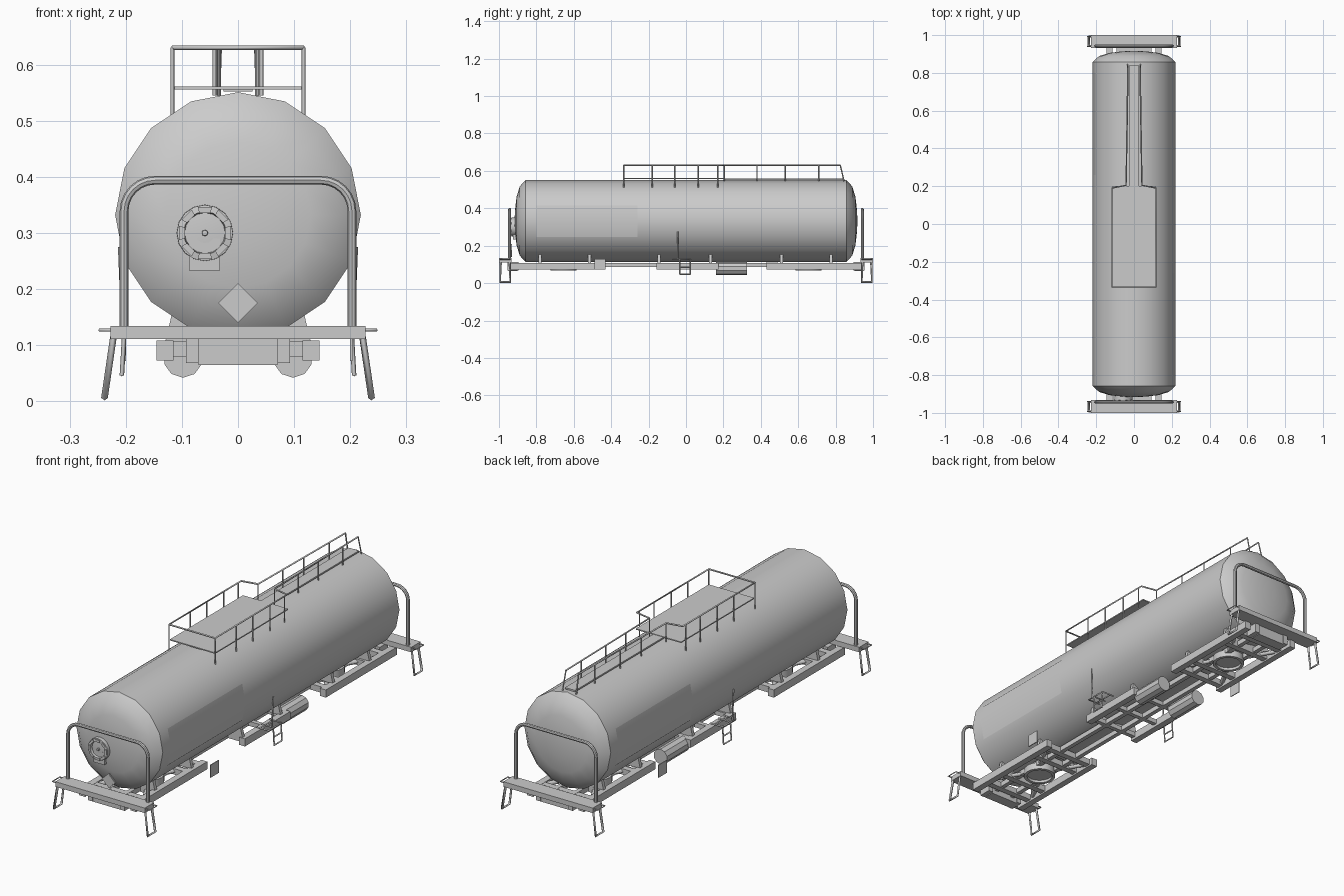
import bpy, bmesh, math
from mathutils import Vector

if "Cube" in bpy.data.objects:
    bpy.data.objects.remove(bpy.data.objects["Cube"])

MAT = bpy.data.materials.new("light grey steel")
MAT.diffuse_color = (0.6, 0.6, 0.6, 1)
MAT.use_nodes = True
MAT.node_tree.nodes["Principled BSDF"].inputs["Base Color"].default_value = MAT.diffuse_color


def finish(name, bm, smooth=False):
    bmesh.ops.recalc_face_normals(bm, faces=bm.faces)
    me = bpy.data.meshes.new(name)
    bm.to_mesh(me)
    bm.free()
    ob = bpy.data.objects.new(name, me)
    bpy.context.collection.objects.link(ob)
    me.materials.append(MAT)
    if smooth:
        bpy.ops.object.select_all(action='DESELECT')
        bpy.context.view_layer.objects.active = ob
        ob.select_set(True)
        bpy.ops.object.shade_smooth_by_angle(angle=math.radians(35))
    return ob


def boxes(name, items):
    """Each item is x0, x1, y0, y1, z0, z1."""
    bm = bmesh.new()
    for x0, x1, y0, y1, z0, z1 in items:
        vs = bmesh.ops.create_cube(bm, size=1)['verts']
        for v in vs:
            v.co = Vector(((x0 + x1) / 2 + v.co.x * (x1 - x0), (y0 + y1) / 2 + v.co.y * (y1 - y0),
                           (z0 + z1) / 2 + v.co.z * (z1 - z0)))
    return finish(name, bm)


def both(items):
    """Repeat boxes mirrored across x."""
    return items + [(-b, -a, c, d, e, f) for a, b, c, d, e, f in items]


def tubes(name, paths, r, res=0):
    cu = bpy.data.curves.new(name, 'CURVE')
    cu.dimensions = '3D'
    cu.bevel_depth = r
    cu.bevel_resolution = res
    cu.use_fill_caps = True
    for p in paths:
        sp = cu.splines.new('POLY')
        sp.points.add(len(p) - 1)
        for q, c in zip(sp.points, p):
            q.co = (*c, 1)
    tmp = bpy.data.objects.new(name + "_path", cu)
    bpy.context.collection.objects.link(tmp)
    me = bpy.data.meshes.new_from_object(tmp.evaluated_get(bpy.context.evaluated_depsgraph_get()))
    bpy.data.objects.remove(tmp)
    bm = bmesh.new()
    bm.from_mesh(me)
    return finish(name, bm, res > 0)


def lathe(name, profile, n, cx=0, cz=0, axis='y', smooth=True, closed=False):
    """Profile of (radius, position) spun about the y or z axis; cz is y for axis z."""
    bm = bmesh.new()
    rings = []
    for r, t in profile:
        ring = []
        for i in range(n if r > 0 else 1):
            a = 2 * math.pi * i / n
            u, w = cx + r * math.sin(a), cz + r * math.cos(a)
            ring.append(bm.verts.new((u, t, w) if axis == 'y' else (u, w, t)))
        rings.append(ring)
    pairs = list(zip(rings, rings[1:])) + ([(rings[-1], rings[0])] if closed else [])
    for a, b in pairs:
        for i in range(n):
            j = (i + 1) % n
            f = [a[i % len(a)], a[j % len(a)], b[j % len(b)], b[i % len(b)]]
            bm.faces.new(list(dict.fromkeys(f)))
    return finish(name, bm, smooth)


def prism(name, poly, y0, y1):
    """Polygon in x, z extruded along y."""
    bm = bmesh.new()
    f = bm.faces.new([bm.verts.new((x, y0, z)) for x, z in poly])
    g = bmesh.ops.extrude_face_region(bm, geom=[f])['geom']
    for v in g:
        if isinstance(v, bmesh.types.BMVert):
            v.co.y = y1
    return finish(name, bm)


# Tank with shallow domed ends
R, CZ = 0.219, 0.332
end = [(0, 0.917), (0.06, 0.914), (0.13, 0.906), (0.185, 0.889), (R, 0.858)]
lathe("tank", [(r, -y) for r, y in end] + end[::-1], 16, cz=CZ)

# Thin side panels following the tank facets
for s, nm in ((1, "right"), (-1, "left")):
    bm = bmesh.new()
    pts = [((R + 0.001) * math.sin(math.radians(a)) * s, CZ + (R + 0.001) * math.cos(math.radians(a)))
           for a in (67.5, 90, 112.5)]
    cols = [[bm.verts.new((x, y * s, z)) for x, z in pts] for y in (-0.8, -0.26)]
    for i in range(2):
        bm.faces.new((cols[0][i], cols[1][i], cols[1][i + 1], cols[0][i + 1]))
    finish("side_panel_" + nm, bm, True)

# Round end hatch with lugs, knob and mounting box
HX, HZ = -0.059, 0.3
lathe("hatch", [(0, -0.926), (0.036, -0.922), (0.038, -0.934), (0.05, -0.932), (0.051, -0.89)], 16, HX, HZ)
lathe("hatch_knob", [(0, -0.936), (0.005, -0.935), (0.006, -0.92)], 8, HX, HZ)
for i in range(8):
    a = math.pi * i / 4
    poly = [(HX + r * math.sin(a + d), HZ + r * math.cos(a + d))
            for r, d in ((0.037, -.27), (0.048, -.27), (0.048, .27), (0.037, .27))]
    prism("hatch_lug", poly, -0.937, -0.93)
boxes("hatch_mount", [(-0.087, -0.032, -0.924, -0.89, 0.233, 0.29)])

# Diamond sign at the front
for h, y0, y1 in ((0.035, -0.936, -0.931), (0.031, -0.938, -0.935)):
    prism("diamond_sign", [(0, 0.175 - h), (h, 0.175), (0, 0.175 + h), (-h, 0.175)], y0, y1)

# Saddles under the tank
for y in (-0.78, -0.515, -0.145, 0.13, 0.51, 0.775):
    prism("saddle", [(-0.13, 0.105), (0.13, 0.105), (0.118, 0.155), (-0.118, 0.155)], y - 0.008, y + 0.008)

# Underframe: centre sills, bogie frames and middle frame
boxes("centre_sills", both([(0.035, 0.055, -0.9, 0.9, 0.085, 0.108)]))
boxes("middle_frame", both([(0.115, 0.145, -0.157, 0.173, 0.073, 0.108)])
      + [(-0.12, 0.12, y - 0.01, y + 0.01, 0.085, 0.106) for y in (-0.14, 0.008, 0.15)])
for s, nm in ((-1, "front"), (1, "rear")):
    def yr(a, b):
        return (min(a * s, b * s), max(a * s, b * s))
    boxes(nm + "_bogie_frame", both([(0.115, 0.145, *yr(0.43, 0.945), 0.073, 0.108)])
          + [(-0.12, 0.12, *yr(y - 0.014, y + 0.014), 0.08, 0.107) for y in (0.46, 0.55, 0.77, 0.87)])
    lathe(nm + "_pivot_ring", [(0.07, 0.068), (0.07, 0.1), (0.056, 0.1), (0.056, 0.068)], 20,
          cz=0.655 * s, axis='z', closed=True)
    lathe(nm + "_pivot_plate", [(0, 0.08), (0.06, 0.08), (0.06, 0.1), (0, 0.1)], 20, cz=0.655 * s, axis='z')
    tubes(nm + "_diagonal_braces", [[(x * 0.04, (0.655 + k * 0.05) * s, 0.093), (x * 0.12, (0.655 + k * 0.19) * s, 0.093)]
                                    for x in (-1, 1) for k in (-1, 1)], 0.011)
    # End platform and coupler box
    boxes(nm + "_end_platform", [(-0.227, 0.227, *yr(0.932, 1.0), 0.111, 0.134)])
    boxes(nm + "_coupler_box", [(-0.07, 0.07, *yr(0.9, 0.95), 0.065, 0.112)]
          + both([(0.07, 0.093, *yr(0.895, 0.955), 0.068, 0.112)]))
    # Rounded hoop guard
    c, arc = 0.055, []
    for i in range(7):
        a = math.pi / 2 * i / 6
        arc.append((0.203 - c + c * math.cos(a), 0.394 - c + c * math.sin(a)))
    half = [(0.203, 0.125)] + arc
    path = half + [(-x, z) for x, z in half[::-1]]
    tubes(nm + "_hoop_guard", [[(x, 0.943 * s, z) for x, z in path]], 0.0078, 2)
    # Corner steps and grab loops
    for x in (-1, 1):
        tubes(nm + "_corner_step", [[(0.222 * x, 0.943 * s, 0.115), (0.238 * x, 0.94 * s, 0.006),
                                     (0.238 * x, 0.994 * s, 0.006), (0.222 * x, 0.99 * s, 0.115)]], 0.006)
        tubes(nm + "_grab_loop", [[(0.22 * x, 0.94 * s, 0.127), (0.247 * x, 0.94 * s, 0.127),
                                   (0.247 * x, 0.993 * s, 0.127), (0.22 * x, 0.993 * s, 0.127)]], 0.003)
    # Small hanging sign plate, on opposite sides at the two ends
    boxes(nm + "_sign_plate", [(min(-.2 * s, -.204 * s), max(-.2 * s, -.204 * s), *yr(0.43, 0.49), 0.072, 0.13)])

for s, nm in ((1, "right"), (-1, "left")):
    # Air cylinders
    lathe(nm + "_air_cylinder", [(0, 0.16), (0.035, 0.16), (0.035, 0.325), (0, 0.325)], 10, 0.098 * s, 0.077)
    # Side ladder, step frame and upright handle
    tubes(nm + "_side_ladder", [[(0.202 * s, y, 0.132), (0.207 * s, y, 0.046)] for y in (-0.033, 0.023)]
          + [[(x * s, -0.033, z), (x * s, 0.023, z)] for x, z in ((0.205, 0.085), (0.207, 0.048))], 0.004)
    tubes(nm + "_step_frame", [[(0.14 * s, -0.07, 0.128), (0.204 * s, -0.07, 0.128), (0.204 * s, 0.025, 0.128),
                                (0.14 * s, 0.025, 0.128)], [(0.14 * s, -0.033, 0.128), (0.204 * s, -0.033, 0.128)],
                               [(0.16 * s, -0.07, 0.128), (0.16 * s, 0.025, 0.128)]], 0.004)
    tubes(nm + "_handle", [[(0.204 * s, -0.045, 0.125), (0.21 * s, -0.045, 0.275)]], 0.004)

# Roof platform and walkway
boxes("roof_platform", [(-0.115, 0.115, -0.33, 0.2, 0.556, 0.561)])
boxes("roof_walkway", [(-0.026, 0.026, 0.2, 0.84, 0.552, 0.559)])

# Roof railing: wide around the platform, tapering along the walkway
def narrow(y):
    return 0.042 - 0.01 * (y - 0.2) / 0.63

RZ = 0.63
half = [(0.117, -0.333), (0.117, 0.19), (narrow(0.205), 0.205), (narrow(0.825), 0.825)]
loop = half[::-1] + [(-x, y) for x, y in half]
tubes("roof_rail", [[(x, y, RZ) for x, y in loop]], 0.0042)
posts = []
for s in (-1, 1):
    posts += [[(0.117 * s, y, 0.51), (0.117 * s, y, RZ)] for y in (-0.333, -0.18, -0.06, 0.065, 0.17)]
    posts += [[(narrow(y) * s, y, 0.545), (narrow(y) * s, y, RZ)] for y in (0.205, 0.38, 0.53, 0.71)]
    posts.append([(0.035 * s, 0.845, 0.545), (narrow(0.825) * s, 0.825, RZ)])
tubes("roof_rail_posts", posts, 0.0035)
